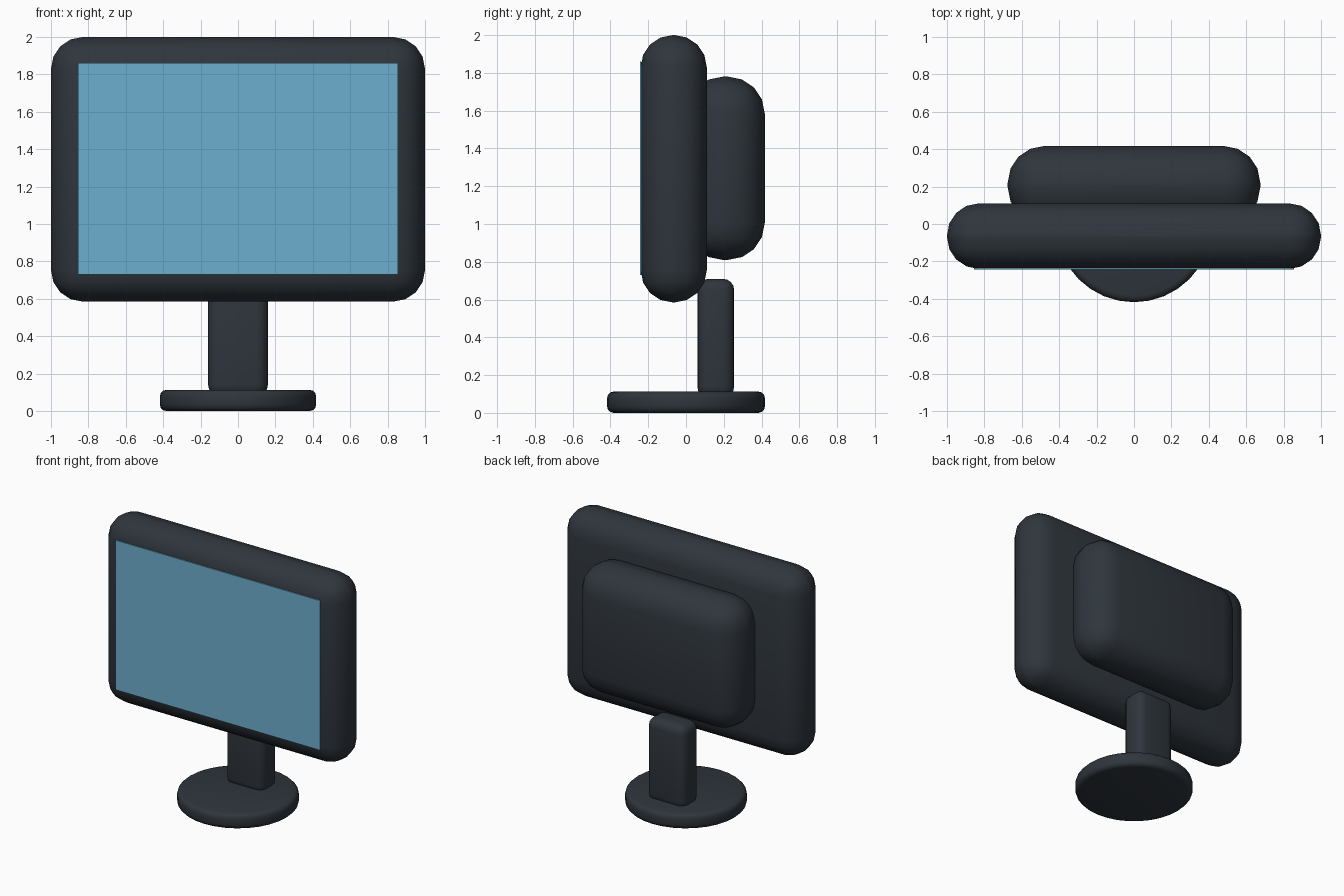
import bpy

cube = bpy.data.objects.get("Cube")
if cube:
    bpy.data.objects.remove(cube, do_unlink=True)


def material(name, color):
    mat = bpy.data.materials.new(name)
    mat.use_nodes = True
    mat.diffuse_color = (*color, 1)
    mat.node_tree.nodes["Principled BSDF"].inputs["Base Color"].default_value = (*color, 1)
    return mat


CASING = material("dark slate plastic", (0.028, 0.036, 0.046))
GLASS = material("sky blue glass", (0.155, 0.43, 0.62))


def finish(name, mat, bevel=0, segments=4):
    """Name the active object, colour it, round its edges and shade it smooth."""
    obj = bpy.context.object
    obj.name = obj.data.name = name
    obj.data.materials.append(mat)
    bpy.ops.object.transform_apply(location=False, rotation=False, scale=True)
    if bevel:
        mod = obj.modifiers.new("rounded edges", "BEVEL")
        mod.width = bevel
        mod.segments = segments
        mod.limit_method = "ANGLE"
        mod.angle_limit = 0.8
        bpy.ops.object.modifier_apply(modifier=mod.name)
        bpy.ops.object.shade_smooth_by_angle(angle=0.7)
    return obj


def box(name, x, y, z, mat, bevel=0, segments=4):
    """Box spanning the (low, high) ranges x, y and z."""
    spans = (x, y, z)
    bpy.ops.mesh.primitive_cube_add(size=1, location=[(a + b) / 2 for a, b in spans])
    bpy.context.object.scale = [b - a for a, b in spans]
    return finish(name, mat, bevel, segments)


# Display: rounded casing, thin screen plate and rear housing
box("screen_casing", (-1, 1), (-0.24, 0.11), (0.585, 2), CASING, 0.17)
box("screen", (-0.855, 0.855), (-0.243, -0.235), (0.73, 1.86), GLASS)
box("rear_housing", (-0.675, 0.675), (0, 0.417), (0.81, 1.78), CASING, 0.195)

# Stand: neck and round foot
box("stand_neck", (-0.16, 0.16), (0.06, 0.255), (0.08, 0.71), CASING, 0.06)
bpy.ops.mesh.primitive_cylinder_add(vertices=32, radius=0.418, depth=0.113,
                                    location=(0, 0, 0.0565))
finish("stand_base", CASING, 0.035, 3)
